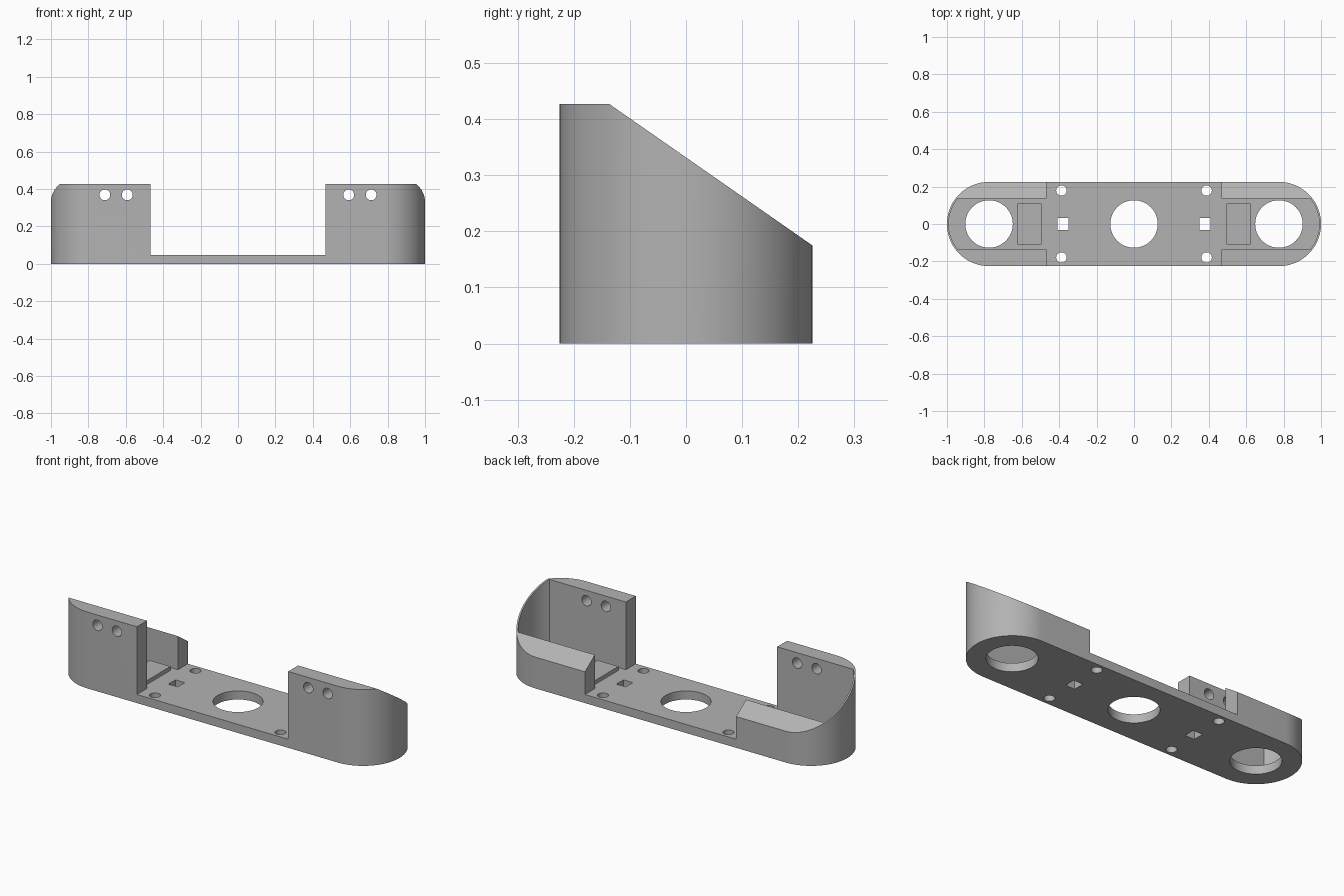
import bpy, bmesh, math
from mathutils import Vector

if "Cube" in bpy.data.objects:
    bpy.data.objects.remove(bpy.data.objects["Cube"])

grey = bpy.data.materials.new("light_grey")
grey.diffuse_color = (0.45, 0.45, 0.45, 1)
grey.use_nodes = True
grey.node_tree.nodes["Principled BSDF"].inputs["Base Color"].default_value = grey.diffuse_color

R, CX, H, FLOOR = 0.225, 0.775, 0.427, 0.048   # end radius, end centre, height, floor thickness
WALL_Y, GAP_X = 0.137, 0.468                   # inner wall face, inner end of walls


def prism(name, pts, offset):
    """Extrude a 3D outline along offset."""
    bm = bmesh.new()
    face = bm.faces.new([bm.verts.new(p) for p in pts])
    geo = bmesh.ops.extrude_face_region(bm, geom=[face])["geom"]
    bmesh.ops.translate(bm, vec=Vector(offset), verts=[g for g in geo if isinstance(g, bmesh.types.BMVert)])
    bmesh.ops.recalc_face_normals(bm, faces=bm.faces)
    me = bpy.data.meshes.new(name)
    bm.to_mesh(me)
    bm.free()
    ob = bpy.data.objects.new(name, me)
    bpy.context.collection.objects.link(ob)
    me.materials.append(grey)
    return ob


def box(name, x0, x1, y0, y1, z0, z1):
    return prism(name, [(x0, y0, z0), (x1, y0, z0), (x1, y1, z0), (x0, y1, z0)], (0, 0, z1 - z0))


def arc(cx, cy, r, a0, a1, n):
    return [(cx + r * math.cos(a0 + (a1 - a0) * i / n), cy + r * math.sin(a0 + (a1 - a0) * i / n))
            for i in range(n + 1)]


def circle(cx, cy, r, n=48):
    return arc(cx, cy, r, 0, 2 * math.pi, n)[:-1]


def cut(body, cutter):
    mod = body.modifiers.new("cut", 'BOOLEAN')
    mod.operation = 'DIFFERENCE'
    mod.solver = 'EXACT'
    mod.object = cutter
    bpy.context.view_layer.objects.active = body
    bpy.ops.object.modifier_apply(modifier=mod.name)
    bpy.data.objects.remove(cutter)


# rounded body
q = math.pi / 2
outline = arc(CX, 0, R, -q, q, 48) + arc(-CX, 0, R, q, 3 * q, 48)
body = prism("bracket_body", [(x, y, 0) for x, y in outline], (0, 0, H))

# open middle and sloped top
cut(body, box("gap_cutter", -GAP_X, GAP_X, -0.5, 0.5, FLOOR, 1))
slope = (0.175 - H) / (R + WALL_Y)
cut(body, prism("slope_cutter", [(-2, -WALL_Y - 0.2, H - 0.2 * slope), (-2, 0.5, H + slope * (0.5 + WALL_Y)),
                                 (-2, 0.5, 1), (-2, -WALL_Y - 0.2, 1)], (4, 0, 0)))

for s in (-1, 1):
    # end pocket with thin curved wall
    r = R - 0.009
    a = math.asin(WALL_Y / r)
    pocket = [(0.4, -WALL_Y)] + arc(CX, 0, r, -a, a, 32) + [(0.4, WALL_Y)]
    cut(body, prism("pocket_cutter", [(s * x, y, FLOOR) for x, y in pocket], (0, 0, 1)))
    # large end hole, square hole, screw holes
    cut(body, prism("hole_cutter", [(x, y, -0.1) for x, y in circle(s * CX, 0, 0.127)], (0, 0, 0.3)))
    cut(body, box("square_cutter", s * 0.38 - 0.029, s * 0.38 + 0.029, -0.031, 0.031, -0.1, 0.2))
    for y0 in (-0.179, 0.179):
        cut(body, prism("screw_cutter", [(x, y, -0.1) for x, y in circle(s * 0.388, y0, 0.028, 32)], (0, 0, 0.3)))
    # holes through the front wall
    for x0 in (0.592, 0.712):
        cut(body, prism("wall_hole_cutter", [(x, -0.4, z) for x, z in circle(s * x0, 0.369, 0.029, 32)], (0, 0.32, 0)))
    # raised pad on the floor
    box("floor_pad_" + ("left" if s < 0 else "right"), s * 0.559 - 0.064, s * 0.559 + 0.064, -0.11, 0.11,
        FLOOR - 0.01, FLOOR + 0.022)

cut(body, prism("centre_cutter", [(x, y, -0.1) for x, y in circle(0, 0, 0.127)], (0, 0, 0.3)))

# smooth curves, sharp edges
bpy.ops.object.select_all(action='DESELECT')
body.select_set(True)
bpy.context.view_layer.objects.active = body
bpy.ops.object.shade_smooth_by_angle(angle=math.radians(30))
